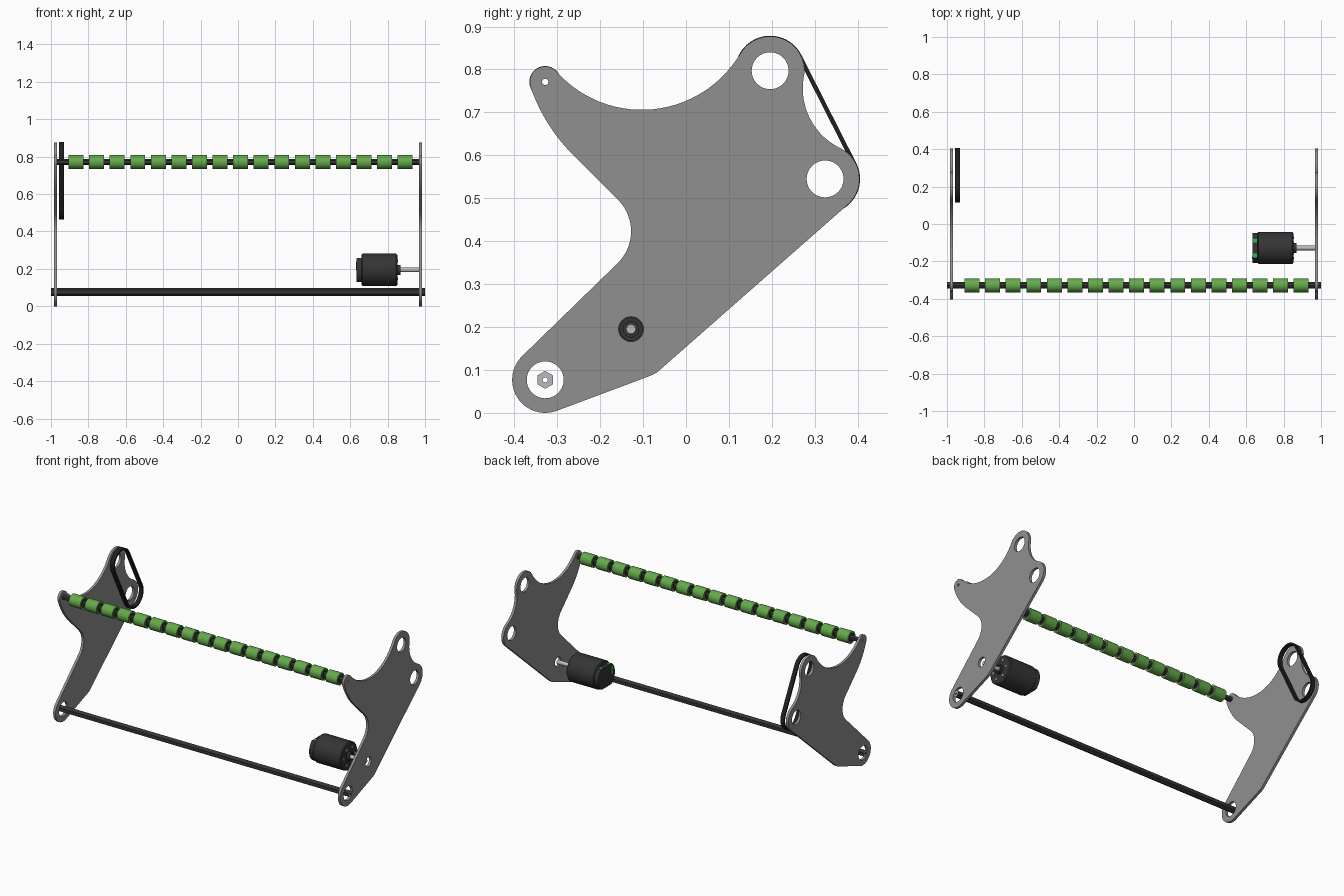
import bpy, bmesh
from math import sin, cos, radians, pi
from mathutils import Vector

if "Cube" in bpy.data.objects:
    bpy.data.objects.remove(bpy.data.objects["Cube"])


def material(name, rgb):
    m = bpy.data.materials.new(name)
    m.diffuse_color = (*rgb, 1)
    m.use_nodes = True
    m.node_tree.nodes["Principled BSDF"].inputs["Base Color"].default_value = m.diffuse_color
    return m


PLATE = material("plate_grey", (0.28, 0.28, 0.28))
DARK = material("dark", (0.035, 0.035, 0.037))
BLACK = material("black", (0.015, 0.015, 0.015))
STEEL = material("steel", (0.5, 0.5, 0.5))
GREEN = material("roller_green", (0.13, 0.40, 0.07))
LED = material("light_green", (0.03, 0.5, 0.06))


def arc(c, r, a0, a1, n=16):
    """Points (y, z) on an arc, degrees."""
    return [(c[0] + r * cos(radians(a0 + (a1 - a0) * i / n)),
             c[1] + r * sin(radians(a0 + (a1 - a0) * i / n))) for i in range(n + 1)]


def circle(c, r, n=32, start=0):
    return arc(c, r, start, start + 360, n)[:-1]


def finish(name, bm, mats):
    bmesh.ops.recalc_face_normals(bm, faces=bm.faces)
    me = bpy.data.meshes.new(name)
    bm.to_mesh(me)
    bm.free()
    ob = bpy.data.objects.new(name, me)
    for m in mats:
        me.materials.append(m)
    bpy.context.collection.objects.link(ob)
    return ob


def extrude(name, loops, x0, x1, mat, end_mat=None):
    """Fill an outline with holes in the YZ plane and extrude it along x."""
    bm = bmesh.new()
    for loop in loops:
        vs = [bm.verts.new((x0, y, z)) for y, z in loop]
        for a, b in zip(vs, vs[1:] + vs[:1]):
            bm.edges.new((a, b))
    bmesh.ops.triangle_fill(bm, edges=bm.edges[:], use_beauty=True, normal=(1, 0, 0))
    res = bmesh.ops.extrude_face_region(bm, geom=bm.faces[:], use_keep_orig=True)
    moved = [g for g in res["geom"] if isinstance(g, bmesh.types.BMVert)]
    bmesh.ops.translate(bm, verts=moved, vec=(x1 - x0, 0, 0))
    if end_mat:
        bm.normal_update()
        for f in bm.faces:
            f.material_index = int(abs(f.normal.x) > 0.9)
    return finish(name, bm, [mat] + ([end_mat] if end_mat else []))


def lathe(name, profile, c, mat, n=48):
    """Spin (x, radius) points about an x-parallel axis through c = (y, z)."""
    bm = bmesh.new()
    vs = [bm.verts.new((x, c[0] + r, c[1])) for x, r in profile]
    es = [bm.edges.new(p) for p in zip(vs, vs[1:])]
    bmesh.ops.spin(bm, geom=vs + es, cent=(0, *c), axis=(1, 0, 0), angle=2 * pi, steps=n)
    bmesh.ops.remove_doubles(bm, verts=bm.verts, dist=1e-5)
    return finish(name, bm, [mat])


def box(name, lo, hi, mat):
    return extrude(name, [[(lo[1], lo[2]), (hi[1], lo[2]), (hi[1], hi[2]), (lo[1], hi[2])]],
                   lo[0], hi[0], mat)


FOOT, REAR, TOP, TIP, MOTOR = (-.328, .077), (.324, .545), (.196, .797), (-.328, .771), (-.128, .195)

# Side plates: chain of tangent arcs, with bearing holes
outline = (arc(FOOT, .077, 135, 290.1, 24)
           + arc((-.107, .150), .068, -69.9, -48.7, 4)
           + arc(REAR, .08, -48.7, 64, 20)
           + arc((.427, .756), .155, 244, 170, 14)[1:]
           + arc(TOP, .08, -10, 149.7, 24)[1:]
           + arc((-.103, .972), .266, -30.3, -138.2, 28)[1:]
           + arc(TIP, .036, 41.8, 199, 20)[1:]
           + arc((.031, .895), .416, 199, 225, 10)[1:]
           + arc((-.232, .423), .104, 45, -45, 14))
holes = [circle(c, .043, 40) for c in (FOOT, REAR, TOP)] + [circle(TIP, .0075, 16)]
extrude("left_side_plate", [outline] + holes, -.984, -.968, PLATE)
extrude("right_side_plate", [outline] + holes + [circle(MOTOR, .029)], .968, .984, PLATE)

# Hollow hex shafts
extrude("lower_hex_shaft", [circle(FOOT, .0208, 6, 30), circle(FOOT, .006, 16)],
        -1, 1, DARK, STEEL)
extrude("roller_hex_shaft", [circle(TIP, .0158, 6, 30), circle(TIP, .0075, 16)],
        -.968, .968, DARK)

# Row of rollers, each a green sleeve on a dark hub
for i in range(17):
    x = -.866 + .11 * i
    extrude(f"roller_sleeve_{i + 1}", [circle(TIP, .037), circle(TIP, .029)],
            x - .04, x + .04, GREEN)
    extrude(f"roller_hub_{i + 1}", [circle(TIP, .029), circle(TIP, .0155, 24)],
            x - .039, x + .039, DARK)


# Drive belt around the two upper bearing holes
def belt_loop(r):
    return arc(REAR, r, -153.1, 26.9, 24) + arc(TOP, r, 26.9, 206.9, 24)


extrude("drive_belt", [belt_loop(.0815), belt_loop(.0715)], -.957, -.931, BLACK)

# Motor: can, flattened rear cap, boss, shaft and face bolts
lathe("motor_body", [(.66, 0), (.66, .08), (.666, .086), (.846, .086), (.852, .08), (.852, 0)],
      MOTOR, DARK)
cap = [(y, max(MOTOR[1] - .066, min(MOTOR[1] + .06, z))) for y, z in circle(MOTOR, .081, 48, 3.75)]
extrude("motor_rear_cap", [cap], .634, .661, DARK)
lathe("motor_boss", [(.851, 0), (.851, .027), (.868, .027), (.868, .018), (.862, .018), (.862, 0)],
      MOTOR, DARK, 32)
lathe("motor_shaft", [(.86, 0), (.86, .0125), (.968, .0125), (.97, .0105), (.97, 0)],
      MOTOR, STEEL, 24)
for i in range(6):
    c = arc(MOTOR, .055, i * 60, i * 60 + 1, 1)[0]
    extrude(f"motor_bolt_{i + 1}", [circle(c, .007, 12)], .851, .855, STEEL)
y, z = MOTOR
for side, s in (("front", -1), ("back", 1)):
    a, b = sorted((y + s * .03, y + s * .05))
    box(f"motor_light_{side}", (.637, a, z + .056), (.658, b, z + .062), LED)
box("motor_rear_light", (.632, y - .06, z - .004), (.636, y - .045, z + .045), LED)

# Smooth curved walls, keep crisp edges
for ob in bpy.data.objects:
    ob.select_set(True)
    bpy.context.view_layer.objects.active = ob
bpy.ops.object.shade_smooth_by_angle(angle=radians(30))
